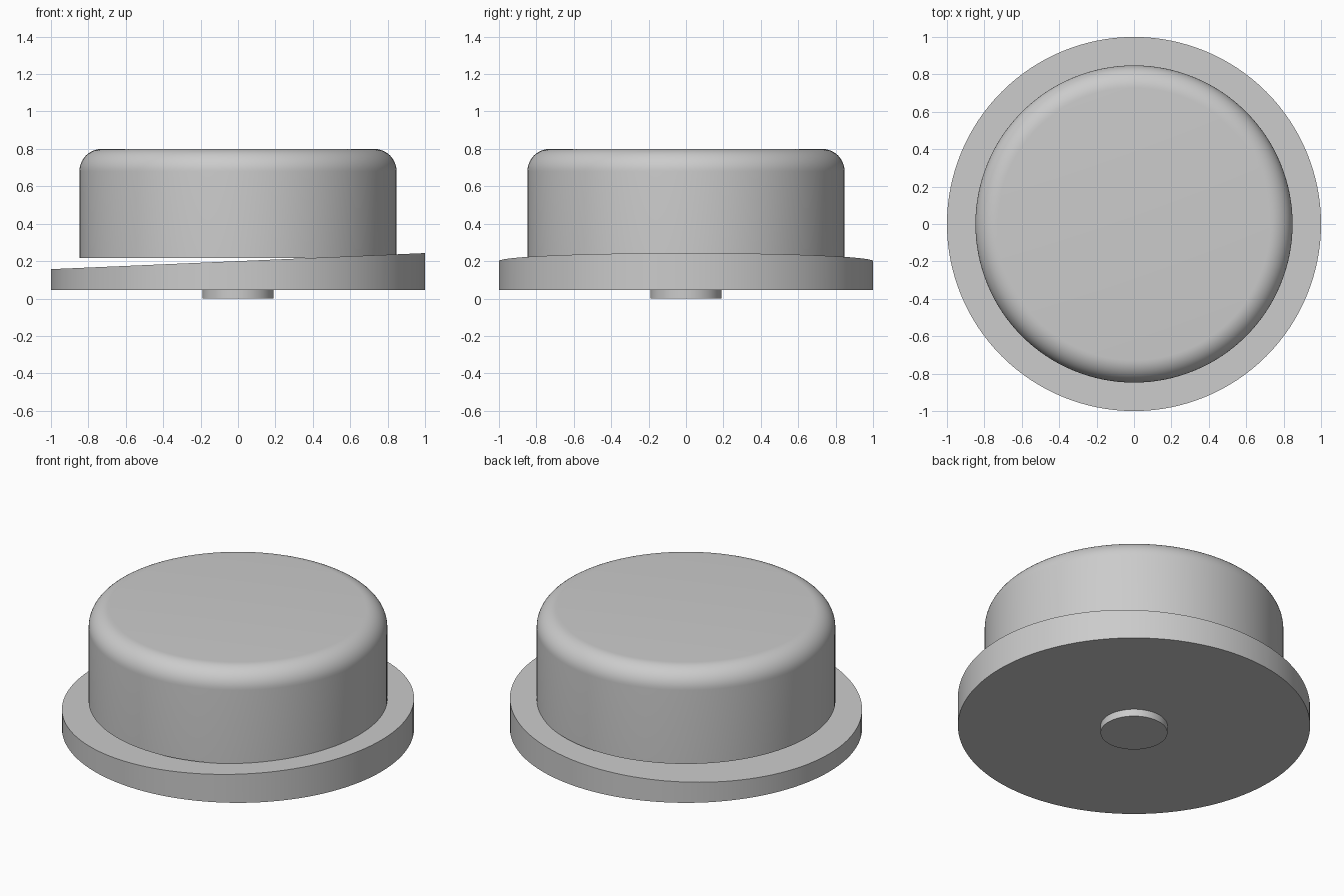
import bpy
import bmesh
from math import cos, sin, pi, radians

SEGMENTS = 128

cube = bpy.data.objects.get("Cube")
if cube:
    bpy.data.objects.remove(cube, do_unlink=True)

# Single plain grey
grey = bpy.data.materials.new("light_grey")
grey.use_nodes = True
colour = (0.6, 0.6, 0.6, 1)
grey.diffuse_color = colour
grey.node_tree.nodes["Principled BSDF"].inputs["Base Color"].default_value = colour


def turned_part(name, profile, slope=0):
    """Revolve (radius, height) points into a closed solid; slope tilts the top face."""
    bm = bmesh.new()
    rings = []
    for r, z in profile:
        rings.append([bm.verts.new((r * cos(2 * pi * i / SEGMENTS),
                                    r * sin(2 * pi * i / SEGMENTS), z))
                      for i in range(SEGMENTS)])
    for low, high in zip(rings, rings[1:]):
        for i in range(SEGMENTS):
            j = (i + 1) % SEGMENTS
            bm.faces.new((low[i], low[j], high[j], high[i]))
    bm.faces.new(rings[0][::-1])
    bm.faces.new(rings[-1])
    for v in rings[-1]:
        v.co.z += slope * v.co.x
    mesh = bpy.data.meshes.new(name)
    bm.to_mesh(mesh)
    bm.free()
    mesh.materials.append(grey)
    obj = bpy.data.objects.new(name, mesh)
    bpy.context.collection.objects.link(obj)
    bpy.ops.object.select_all(action='DESELECT')
    obj.select_set(True)
    bpy.context.view_layer.objects.active = obj
    bpy.ops.object.shade_smooth_by_angle(angle=radians(30))
    return obj


# Short locating peg under the base
turned_part("bottom_peg", [(0.19, 0), (0.19, 0.06)])

# Wide flange whose top face slopes up towards +x
turned_part("base_flange", [(1, 0.045), (1, 0.2)], slope=0.043)

# Round cap with a rounded upper edge
radius, top, fillet, steps = 0.848, 0.8, 0.12, 12
arc = [(radius - fillet + fillet * cos(pi / 2 * k / steps),
        top - fillet + fillet * sin(pi / 2 * k / steps)) for k in range(steps + 1)]
turned_part("cap", [(radius, 0.218)] + arc)
